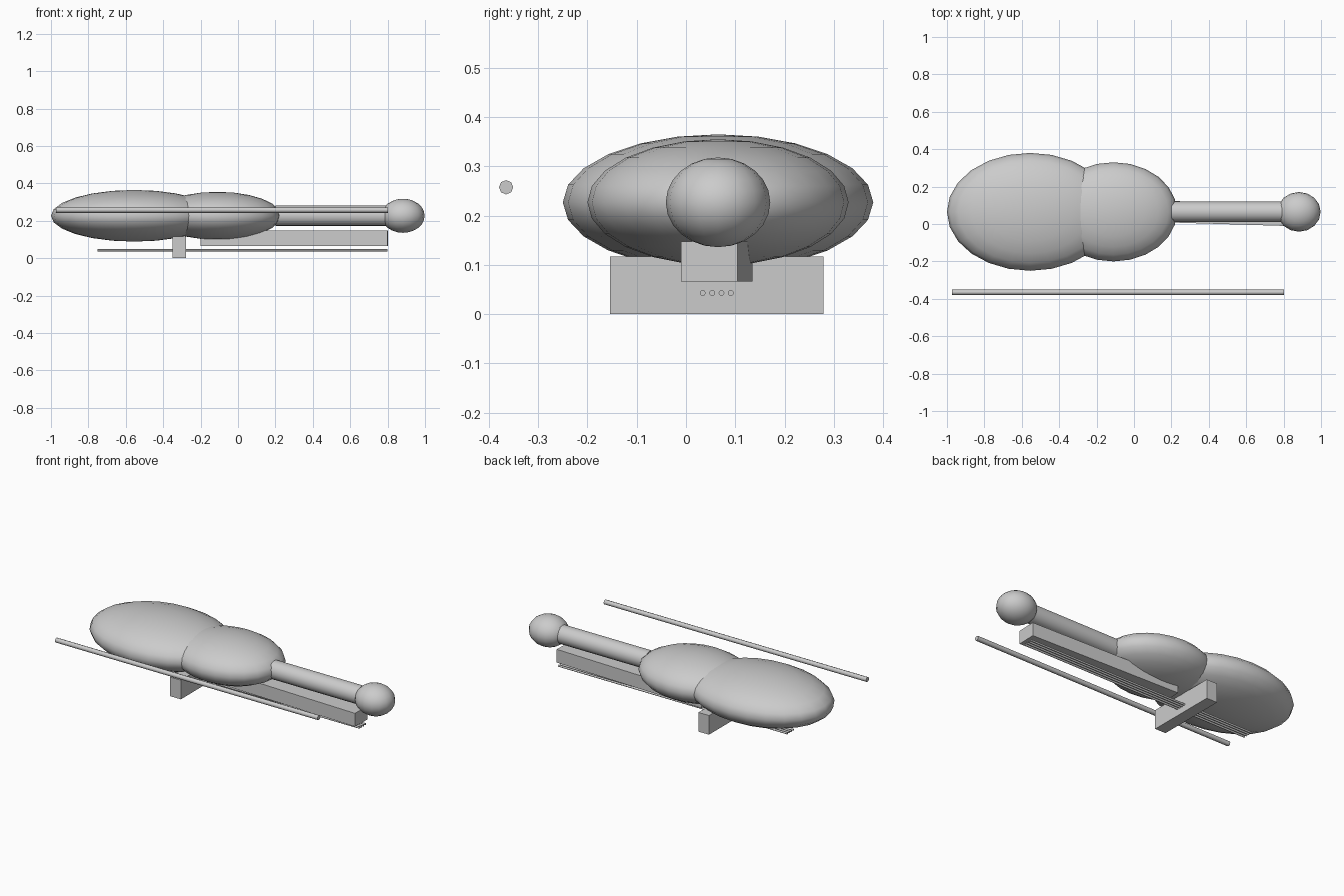
import bpy, math

if "Cube" in bpy.data.objects:
    bpy.data.objects.remove(bpy.data.objects["Cube"])

AXIS_Y = 0.065   # centre line of the instrument
AXIS_Z = 0.227


def finish(name, smooth=True):
    ob = bpy.context.object
    ob.name = name
    bpy.ops.object.transform_apply(location=False, rotation=True, scale=True)
    if smooth:
        bpy.ops.object.shade_smooth_by_angle(angle=math.radians(50))
    return ob


def ellipsoid(name, x, radii, segments, rings):
    bpy.ops.mesh.primitive_uv_sphere_add(segments=segments, ring_count=rings, radius=1,
                                         location=(x, AXIS_Y, AXIS_Z))
    bpy.context.object.scale = radii
    return finish(name)


def rod(name, x0, x1, y, z, radius, sides):
    bpy.ops.mesh.primitive_cylinder_add(vertices=sides, radius=radius, depth=x1 - x0,
                                        location=((x0 + x1) / 2, y, z),
                                        rotation=(0, math.pi / 2, 0))
    return finish(name)


def block(name, center, size, turn=0.0):
    bpy.ops.mesh.primitive_cube_add(size=1, location=center, rotation=(0, 0, turn))
    bpy.context.object.scale = size
    return finish(name, smooth=False)


# Body: two overlapping bouts
ellipsoid("lower_bout", -0.555, (0.445, 0.315, 0.138), 24, 12)
ellipsoid("upper_bout", -0.11, (0.34, 0.265, 0.128), 24, 12)

# Neck and scroll
rod("neck", 0.20, 0.80, AXIS_Y, AXIS_Z, 0.055, 16)
ellipsoid("scroll", 0.882, (0.116, 0.106, 0.091), 16, 12)

# Fingerboard, turned very slightly off the centre line
block("fingerboard", (0.30, 0.0625, 0.107), (1.0, 0.115, 0.081), -0.03)

# Bridge the instrument rests on
block("bridge", (-0.315, 0.0625, 0.0585), (0.072, 0.433, 0.117))

# Strings
for i in range(4):
    rod(f"string_{i + 1}", -0.75, 0.80, 0.034 + 0.019 * i, 0.043, 0.006, 8)

# Bow stick
rod("bow", -0.973, 0.803, -0.365, 0.2575, 0.0145, 8)
